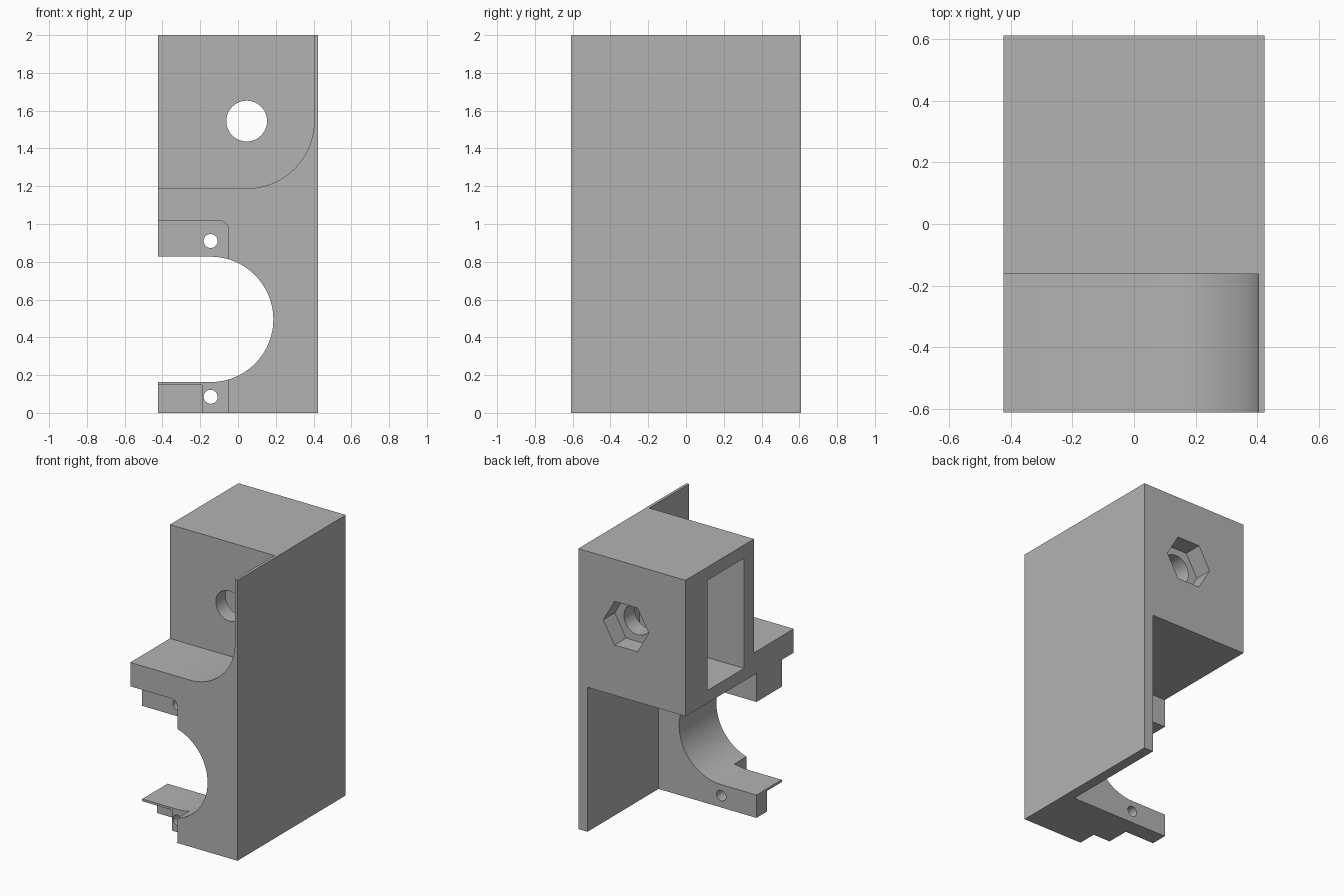
import bpy, bmesh
from math import cos, sin, radians

cube = bpy.data.objects.get("Cube")
if cube:
    bpy.data.objects.remove(cube, do_unlink=True)

grey = bpy.data.materials.new("plain grey")
grey.use_nodes = True
colour = (0.45, 0.45, 0.45, 1)
grey.diffuse_color = colour
grey.node_tree.nodes["Principled BSDF"].inputs["Base Color"].default_value = colour

X, Y, H = 0.423, 0.61, 2.0      # half width, half depth, height
OUT = 0.8                       # cutters reach past the body to here


def arc(cx, cz, r, start, end, steps):
    """Points of an arc in the x-z plane, angles in degrees."""
    angles = [radians(start + (end - start) * i / steps) for i in range(steps + 1)]
    return [(cx + r * cos(a), cz + r * sin(a)) for a in angles]


def ring(cx, cz, r, sides):
    return arc(cx, cz, r, 0, 360, sides)[:-1]


def rect(x0, x1, z0, z1):
    return [(x0, z0), (x1, z0), (x1, z1), (x0, z1)]


def prism(name, profile, y0, y1):
    """Extrude an x-z profile along y."""
    bm = bmesh.new()
    face = bm.faces.new([bm.verts.new((x, y0, z)) for x, z in profile])
    moved = bmesh.ops.extrude_face_region(bm, geom=[face])["geom"]
    bmesh.ops.translate(bm, vec=(0, y1 - y0, 0),
                        verts=[v for v in moved if isinstance(v, bmesh.types.BMVert)])
    bmesh.ops.recalc_face_normals(bm, faces=bm.faces)
    mesh = bpy.data.meshes.new(name)
    bm.to_mesh(mesh)
    bm.free()
    mesh.materials.append(grey)
    obj = bpy.data.objects.new(name, mesh)
    bpy.context.collection.objects.link(obj)
    return obj


body = prism("bracket_body", rect(-X, X, 0, H), -Y, Y)
bpy.ops.object.select_all(action="DESELECT")
bpy.context.view_layer.objects.active = body
body.select_set(True)


def cut(name, profile, y0, y1):
    """Subtract a prism from the body."""
    cutter = prism(name, profile, y0, y1)
    cutter.hide_render = True
    mod = body.modifiers.new(name, "BOOLEAN")
    mod.operation = "DIFFERENCE"
    mod.solver = "EXACT"
    mod.object = cutter
    bpy.ops.object.modifier_apply(modifier=name)
    bpy.data.objects.remove(cutter, do_unlink=True)


# Open space behind the clamp and under the box, leaving the side panel
cut("rear_void", rect(-OUT, 0.35, -OUT, 1.03), -0.19, OUT)

# Rounded clearance in front of the box, leaving a thin side wall
bolt_x, bolt_z = 0.046, 1.545
clearance = arc(bolt_x, bolt_z, 0.357, -90, 0, 24)
cut("knob_clearance",
    [(-OUT, bolt_z - 0.357)] + clearance + [(clearance[-1][0], 3), (-OUT, 3)],
    -OUT, -0.162)

# Half-round clamp opening
bore_z, bore_r = 0.495, 0.332
cut("clamp_bore",
    [(-OUT, bore_z - bore_r)] + arc(-0.145, bore_z, bore_r, -90, 90, 48)
    + [(-OUT, bore_z + bore_r)], -OUT, 0)

# Rounded recess in front of both clamp flanges
cut("flange_recess",
    [(-OUT, -0.03)] + arc(-0.1, 0.02, 0.05, -90, 0, 8)
    + arc(-0.1, 0.968, 0.05, 0, 90, 8) + [(-OUT, 1.018)], -OUT, -0.475)

# Notch under the thin lower lip
cut("lip_notch", rect(-OUT, -0.19, -OUT, 0.147), -OUT, -0.31)

# Flange screw holes
for z in (0.085, 0.91):
    cut("screw_hole", ring(-0.145, z, 0.037, 24), -OUT, 0)

# Box pocket, bolt hole and hexagonal nut recess
cut("box_pocket", rect(-OUT, 0.403, 1.12, 1.905), -0.05, 0.36)
cut("bolt_hole", ring(bolt_x, bolt_z, 0.108, 48), -OUT, OUT)
cut("nut_recess", ring(bolt_x, bolt_z, 0.18, 6), Y - 0.13, OUT)

bpy.ops.object.shade_smooth_by_angle(angle=radians(30))
